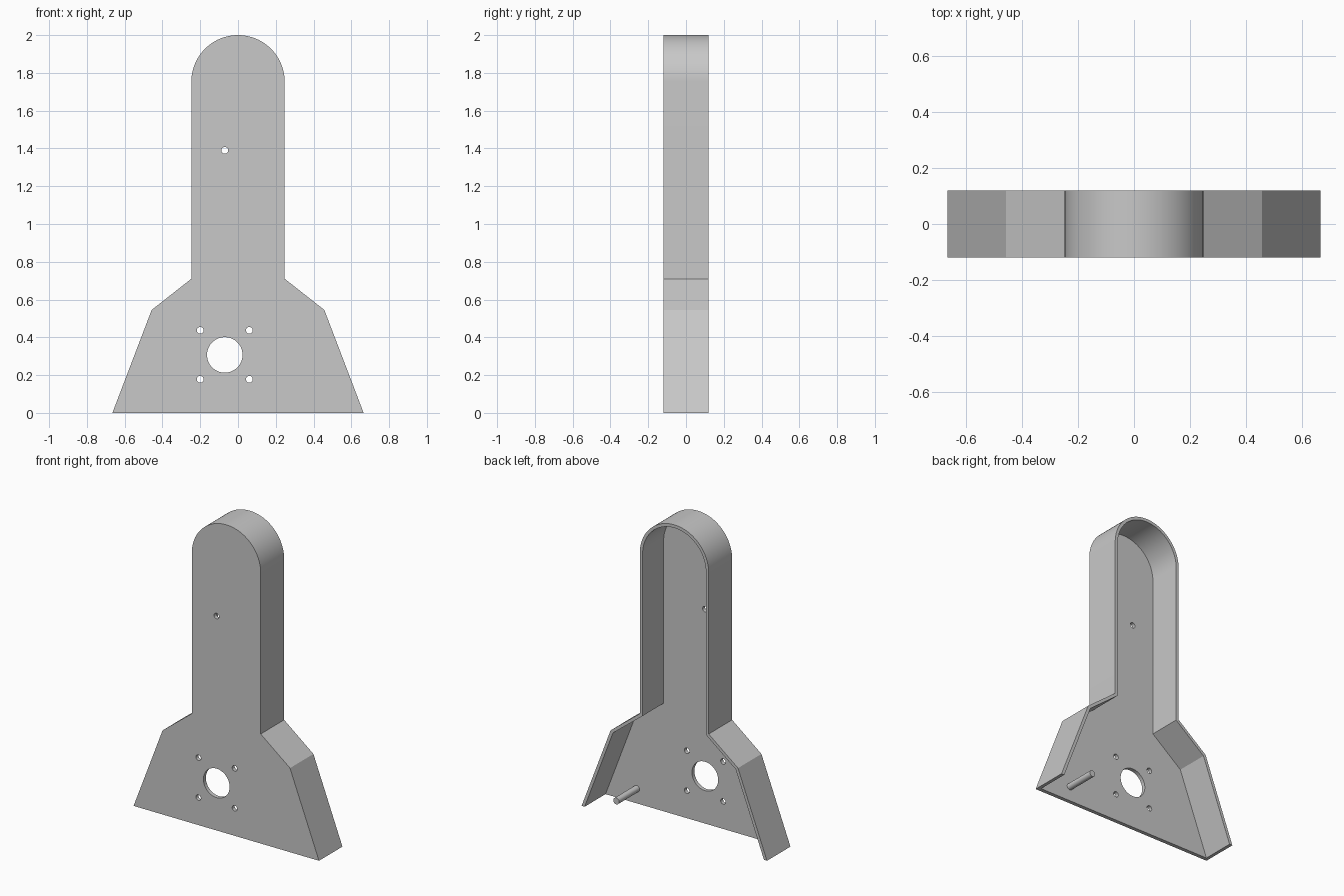
import bpy, bmesh
from math import cos, sin, pi, radians
from mathutils import Vector, Matrix

cube = bpy.data.objects.get("Cube")
if cube:
    bpy.data.objects.remove(cube, do_unlink=True)

FRONT, BACK = -0.12, 0.12
PLATE, WALL = 0.025, 0.02
RADIUS, ARCH_Z = 0.247, 1.753

grey = bpy.data.materials.new("plain grey")
grey.use_nodes = True
grey.diffuse_color = (0.58, 0.58, 0.58, 1)
grey.node_tree.nodes["Principled BSDF"].inputs["Base Color"].default_value = (0.58, 0.58, 0.58, 1)


def make_object(name, bm):
    bmesh.ops.recalc_face_normals(bm, faces=bm.faces)
    mesh = bpy.data.meshes.new(name)
    bm.to_mesh(mesh)
    bm.free()
    mesh.materials.append(grey)
    obj = bpy.data.objects.new(name, mesh)
    bpy.context.collection.objects.link(obj)
    return obj


def outline(foot):
    """Flared foot, straight neck and round top, as a mirrored open path."""
    right = [Vector(foot), Vector((0.457, 0.545)), Vector((RADIUS, 0.71))]
    arch = [Vector((RADIUS * cos(a), ARCH_Z + RADIUS * sin(a)))
            for a in (pi * i / 64 for i in range(65))]
    left = [Vector((-p.x, p.y)) for p in reversed(right)]
    return right + arch + left


def inset(path, amount):
    """Move an open path inward by an even wall thickness."""
    result = []
    for i, p in enumerate(path):
        before = (p - path[i - 1]).normalized() if i else None
        after = (path[i + 1] - p).normalized() if i < len(path) - 1 else before
        before = before or after
        n1 = Vector((-before.y, before.x))
        n2 = Vector((-after.y, after.x))
        result.append(p + (n1 + n2) * amount / (1 + n1.dot(n2)))
    return result


def prism(name, path, y0, y1):
    bm = bmesh.new()
    face = bm.faces.new([bm.verts.new((p.x, y0, p.y)) for p in path])
    extruded = bmesh.ops.extrude_face_region(bm, geom=[face])
    verts = [v for v in extruded["geom"] if isinstance(v, bmesh.types.BMVert)]
    bmesh.ops.translate(bm, verts=verts, vec=(0, y1 - y0, 0))
    return make_object(name, bm)


def rod(name, x, z, radius, y0, y1, sides=32):
    bm = bmesh.new()
    place = Matrix.Translation((x, (y0 + y1) / 2, z)) @ Matrix.Rotation(pi / 2, 4, 'X')
    bmesh.ops.create_cone(bm, cap_ends=True, segments=sides, radius1=radius,
                          radius2=radius, depth=y1 - y0, matrix=place)
    return make_object(name, bm)


def activate(obj):
    bpy.ops.object.select_all(action='DESELECT')
    obj.select_set(True)
    bpy.context.view_layer.objects.active = obj


def cut(obj, cutter):
    cutter.hide_render = True
    mod = obj.modifiers.new("cut", 'BOOLEAN')
    mod.operation = 'DIFFERENCE'
    mod.solver = 'EXACT'
    mod.object = cutter
    activate(obj)
    bpy.ops.object.modifier_apply(modifier=mod.name)
    bpy.data.objects.remove(cutter, do_unlink=True)


# Shell, hollow from the back and open underneath
shell = prism("shell", outline((0.665, 0)), FRONT, BACK)
cavity = inset(outline((0.703, -0.1)), WALL)
cut(shell, prism("cavity_cutter", cavity, FRONT + PLATE, BACK + 0.1))

# Large opening, its four screw holes and the upper pin hole
holes = [(-0.07, 0.307, 0.094, 64), (-0.07, 1.39, 0.018, 24)]
holes += [(x, z, 0.018, 24) for x in (-0.2, 0.06) for z in (0.178, 0.437)]
for x, z, radius, sides in holes:
    cut(shell, rod("hole_cutter", x, z, radius, FRONT - 0.1, FRONT + PLATE + 0.05, sides))

# Peg behind the plate
peg = rod("peg", 0.42, 0.095, 0.021, FRONT + PLATE - 0.005, BACK - 0.005)

for part in (shell, peg):
    activate(part)
    bpy.ops.object.shade_smooth_by_angle(angle=radians(25))
